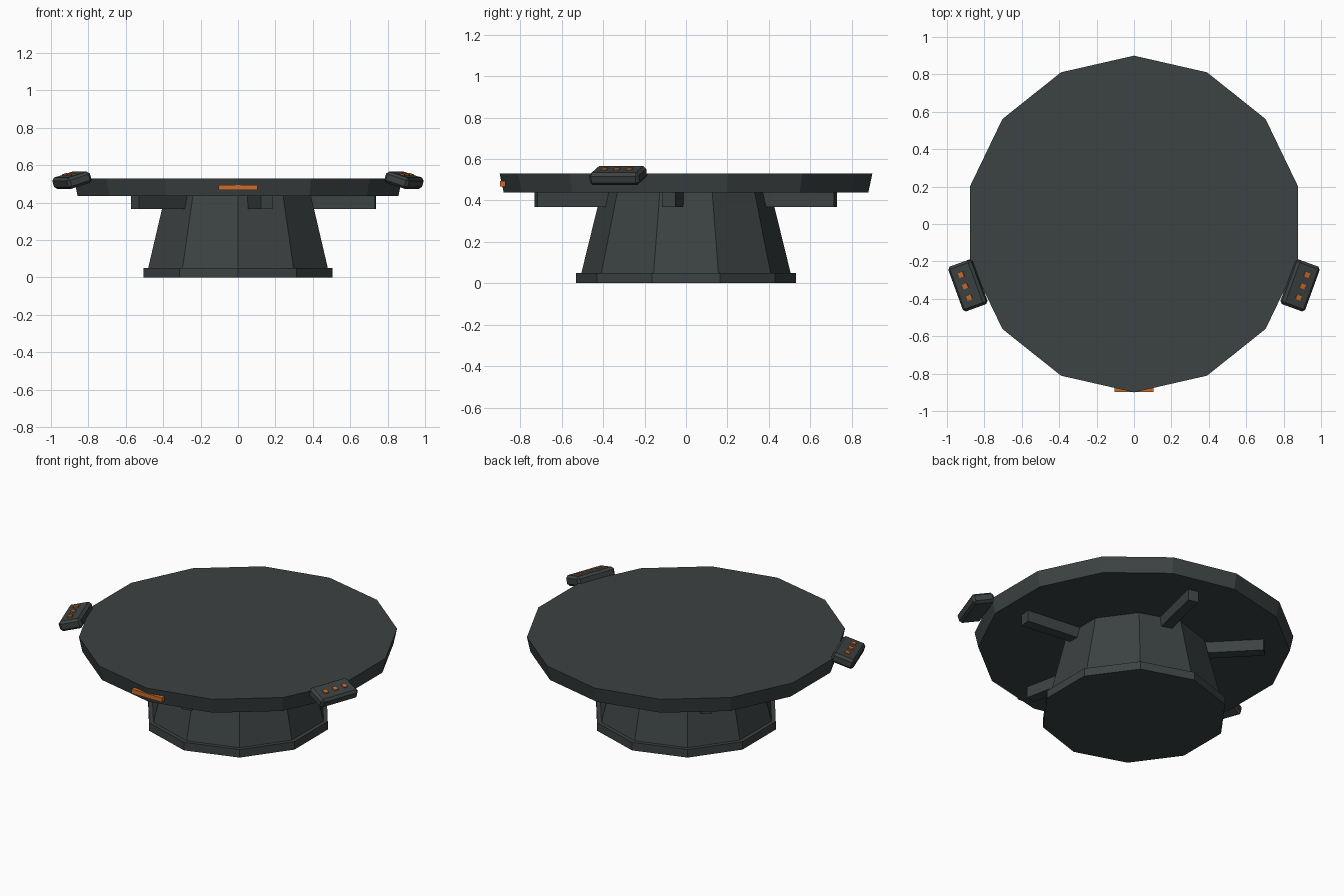
import bpy
from math import radians, cos, sin, pi
from mathutils import Matrix, Vector

cube = bpy.data.objects.get("Cube")
if cube:
    bpy.data.objects.remove(cube, do_unlink=True)


def material(name, rgb):
    m = bpy.data.materials.new(name)
    m.use_nodes = True
    m.diffuse_color = (*rgb, 1)
    m.node_tree.nodes["Principled BSDF"].inputs["Base Color"].default_value = (*rgb, 1)
    return m


dark = material("dark slate metal", (0.045, 0.054, 0.054))
orange = material("orange light", (0.6, 0.15, 0.025))


def frustum(name, sides, r_low, r_high, z_low, z_high):
    """Flat-sided round part with a corner facing the front."""
    bpy.ops.mesh.primitive_cone_add(vertices=sides, radius1=r_low, radius2=r_high,
                                    depth=z_high - z_low, location=(0, 0, (z_low + z_high) / 2))
    ob = bpy.context.object
    ob.name = name
    ob.data.materials.append(dark)
    return ob


def box(name, size, matrix, mat, bevel=0):
    bpy.ops.mesh.primitive_cube_add(size=1)
    ob = bpy.context.object
    ob.name = name
    ob.data.transform(Matrix.Diagonal((*size, 1)))
    ob.matrix_world = matrix
    ob.data.materials.append(mat)
    if bevel:
        mod = ob.modifiers.new("chamfer", 'BEVEL')
        mod.width = bevel
        mod.segments = 1
    return ob


# Pedestal and table top
frustum("foot", 10, 0.53, 0.53, 0, 0.05)
frustum("pedestal", 10, 0.505, 0.408, 0.05, 0.445)
frustum("table_top", 14, 0.88, 0.9, 0.437, 0.53)

# Support arms under the top, slightly unevenly spread
for i, angle in enumerate((-6.5, 77, 134, 222, -78)):
    turn = Matrix.Rotation(radians(angle), 4, 'Z')
    box(f"support_arm_{i + 1}", (0.39, 0.065, 0.075),
        turn @ Matrix.Translation((0.545, 0, 0.405)), dark)

# Light strip on the front rim
box("front_light_strip", (0.21, 0.025, 0.027), Matrix.Translation((0, -0.885, 0.481)), orange)

# Control panels on both sides, sloping outward, with three buttons each
for side, sign in (("left", 1), ("right", -1)):
    heading = radians(-20) if sign > 0 else radians(200)
    frame = (Matrix.Translation((sign * 0.888, -0.328, 0.52))
             @ Matrix.Rotation(heading, 4, 'Z') @ Matrix.Rotation(radians(17), 4, 'Y'))
    box(f"{side}_control_panel", (0.137, 0.255, 0.062), frame, dark, 0.014)
    for k in (-1, 0, 1):
        box(f"{side}_button_{k + 2}", (0.028, 0.026, 0.009),
            frame @ Matrix.Translation((0.005, k * 0.065, 0.0335)), orange)
